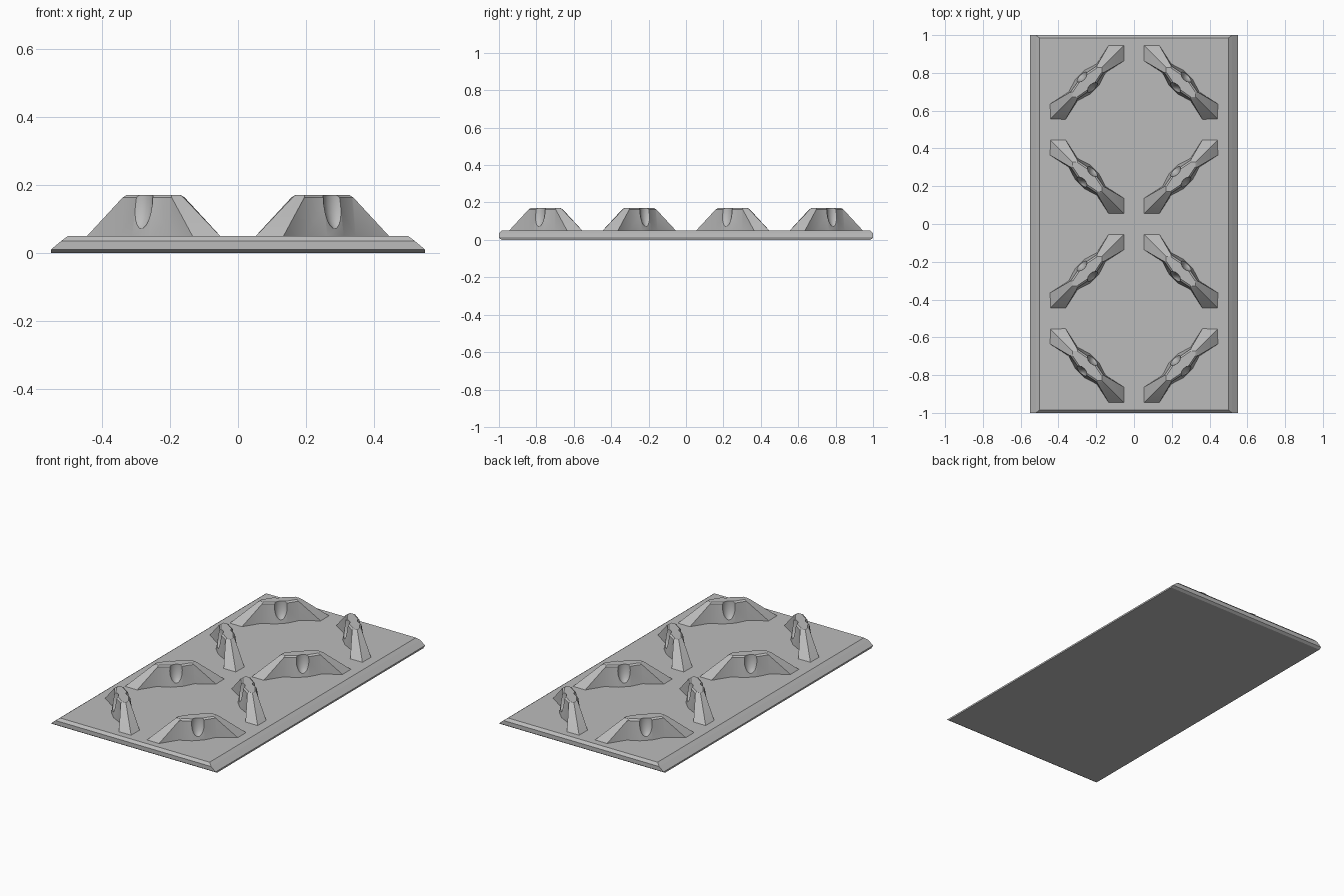
import bpy, bmesh
from math import radians
from mathutils import Matrix

old = bpy.data.objects.get("Cube")
if old:
    bpy.data.objects.remove(old, do_unlink=True)

grey = bpy.data.materials.new("mid_grey")
grey.use_nodes = True
grey.diffuse_color = (0.5, 0.5, 0.5, 1)
grey.node_tree.nodes["Principled BSDF"].inputs["Base Color"].default_value = (0.5, 0.5, 0.5, 1)


def add_object(name, mesh):
    ob = bpy.data.objects.new(name, mesh)
    bpy.context.scene.collection.objects.link(ob)
    return ob


def loft(name, levels):
    """Skin a stack of (z, outline) levels and cap both ends."""
    bm = bmesh.new()
    rings = [[bm.verts.new((x, y, z)) for x, y in pts] for z, pts in levels]
    n = len(rings[0])
    for low, high in zip(rings, rings[1:]):
        for i in range(n):
            j = (i + 1) % n
            bm.faces.new((low[i], low[j], high[j], high[i]))
    bm.faces.new(rings[0][::-1])
    bm.faces.new(rings[-1])
    bmesh.ops.recalc_face_normals(bm, faces=bm.faces)
    mesh = bpy.data.meshes.new(name)
    bm.to_mesh(mesh)
    bm.free()
    mesh.materials.append(grey)
    return mesh


def rectangle(x, y):
    return [(x, y), (-x, y), (-x, -y), (x, -y)]


def mirrored(quarter):
    """Full outline from one quarter that starts on the x axis."""
    half = quarter + [(-u, v) for u, v in reversed(quarter)]
    return half + [(-u, -v) for u, v in half[1:-1]]


# Base plate: sloped long sides, chamfered short ends
add_object("base_plate", loft("base_plate", [
    (0, rectangle(0.55, 0.985)),
    (0.01, rectangle(0.55, 1)),
    (0.035, rectangle(0.52, 1)),
    (0.05, rectangle(0.5, 0.985))]))

# Clip wall: splayed pointed ends, narrow necks, swollen middle
foot = mirrored([(0.277, 0), (0.22, 0.058), (0.105, 0.033), (0.035, 0.055)])
brow = mirrored([(0.124, 0), (0.102, 0.027), (0.095, 0.026), (0.033, 0.038)])
crest = mirrored([(0.11, 0), (0.092, 0.019), (0.086, 0.018), (0.03, 0.029)])
wall_mesh = loft("clip_wall", [(0.049, foot), (0.163, brow), (0.171, crest)])
wall = add_object("clip_wall_1", wall_mesh)

# Scooped notch on each side of the wall
bm = bmesh.new()
for side in (-1, 1):
    place = Matrix.Translation((0, side * 0.058, 0.166)) @ Matrix.Diagonal((0.042, 0.037, 0.097, 1))
    bmesh.ops.create_uvsphere(bm, u_segments=16, v_segments=12, radius=1, matrix=place)
scoop_mesh = bpy.data.meshes.new("notch_cutter")
bm.to_mesh(scoop_mesh)
bm.free()
scoop_mesh.materials.append(grey)
cutter = add_object("notch_cutter", scoop_mesh)
cutter.hide_render = True
cut = wall.modifiers.new("notches", 'BOOLEAN')
cut.operation = 'DIFFERENCE'
cut.solver = 'EXACT'
cut.object = cutter
bpy.ops.object.select_all(action='DESELECT')
wall.select_set(True)
bpy.context.view_layer.objects.active = wall
bpy.ops.object.modifier_apply(modifier=cut.name)
bpy.ops.object.shade_smooth_by_angle(angle=radians(28))
bpy.data.objects.remove(cutter, do_unlink=True)

# Eight walls ring two diamond-shaped groups
count = 0
for side in (-1, 1):
    for row, y in enumerate((-0.75, -0.25, 0.25, 0.75)):
        count += 1
        ob = wall if count == 1 else add_object(f"clip_wall_{count}", wall.data)
        ob.location = (side * 0.248, y, 0)
        ob.rotation_euler.z = radians(45) * side * (1 if row % 2 == 0 else -1)
